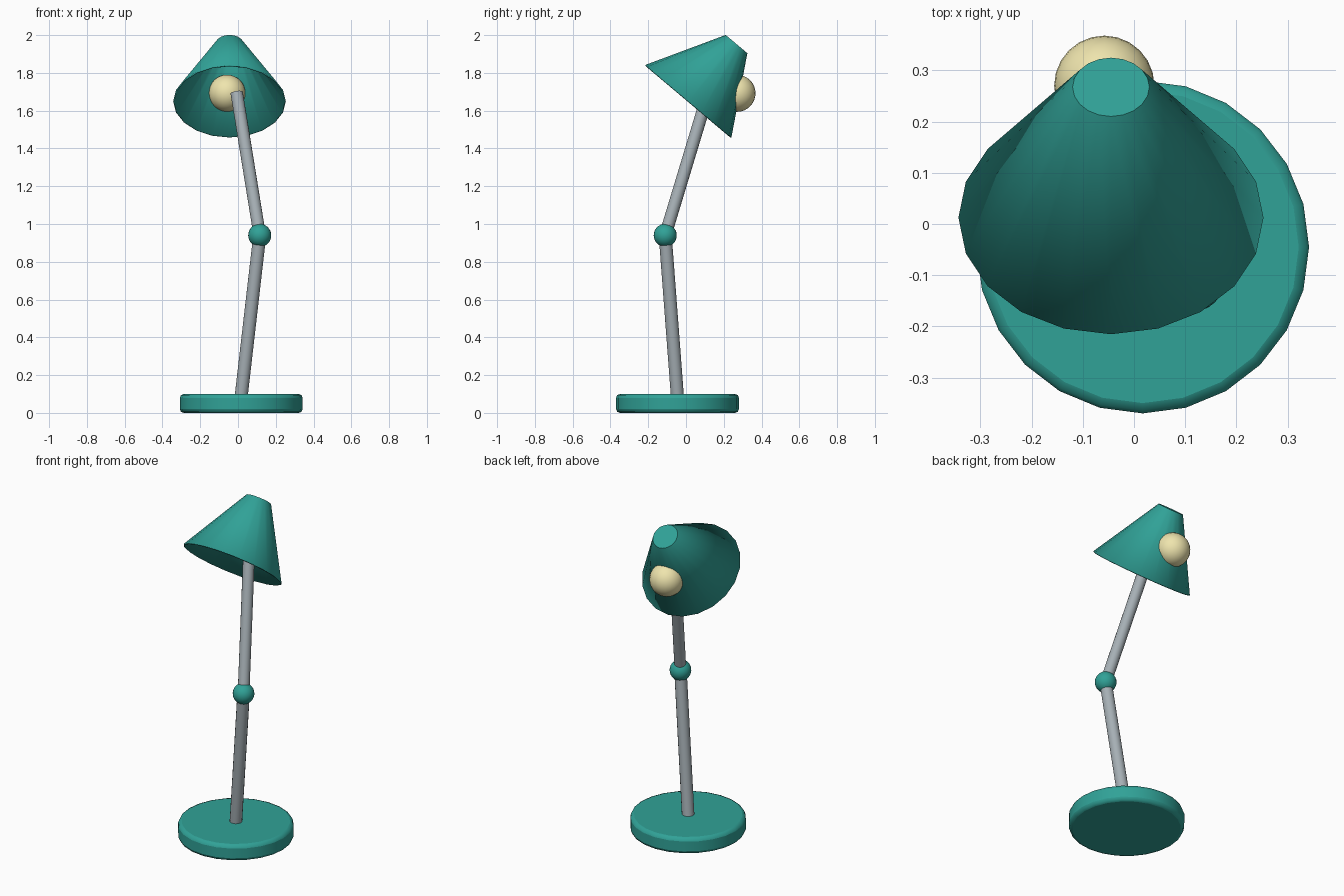
import bpy
from math import radians
from mathutils import Vector

if "Cube" in bpy.data.objects:
    bpy.data.objects.remove(bpy.data.objects["Cube"])


def finish(name, color=None, smooth=True):
    ob = bpy.context.object
    ob.name = name
    if color:
        ob.data.materials.append(color)
    if smooth:
        bpy.ops.object.shade_smooth_by_angle(angle=radians(35))
    return ob


def material(name, rgb):
    m = bpy.data.materials.new(name)
    m.diffuse_color = (*rgb, 1)
    m.use_nodes = True
    m.node_tree.nodes["Principled BSDF"].inputs["Base Color"].default_value = m.diffuse_color
    return m


def rod(name, a, b, r, sides, color=None):
    a, b = Vector(a), Vector(b)
    d = b - a
    bpy.ops.mesh.primitive_cylinder_add(
        vertices=sides, radius=r, depth=d.length, location=(a + b) / 2,
        rotation=d.to_track_quat('Z', 'Y').to_euler())
    return finish(name, color)


def ball(name, pos, r, color):
    bpy.ops.mesh.primitive_uv_sphere_add(segments=24, ring_count=16, radius=r, location=pos)
    return finish(name, color)


teal = material("teal_paint", (0.03, 0.36, 0.31))
glow = material("warm_bulb", (0.86, 0.78, 0.42))
steel = material("steel", (0.38, 0.43, 0.46))

# Round foot with rounded rims
bpy.ops.mesh.primitive_cylinder_add(vertices=24, radius=0.325, depth=0.1,
                                    location=(0.017, -0.045, 0.05),
                                    rotation=(0, 0, radians(90)))
base = finish("base", teal)
bevel = base.modifiers.new("rim", 'BEVEL')
bevel.width = 0.02
bevel.segments = 2
bevel.limit_method = 'ANGLE'

# Two-part arm with elbow
elbow = (0.115, -0.11, 0.94)
rod("lower_arm", (0.016, -0.045, 0.08), elbow, 0.035, 16, steel)
rod("upper_arm", elbow, (-0.007, 0.118, 1.695), 0.033, 16, steel)
ball("elbow_joint", elbow, 0.061, teal)

# Tilted shade, closed at the top and open below
low, high = Vector((-0.045, 0.0125, 1.65)), Vector((-0.045, 0.2675, 1.9525))
axis = high - low
bpy.ops.mesh.primitive_cone_add(
    vertices=20, radius1=0.298, radius2=0.075, depth=axis.length,
    end_fill_type='NGON', location=(low + high) / 2,
    rotation=Vector((0, 0, 1)).rotation_difference(axis).to_euler())
shade = bpy.context.object
import bmesh
bm = bmesh.new()
bm.from_mesh(shade.data)
mouth = min(bm.faces, key=lambda f: f.calc_center_median().z)
bmesh.ops.delete(bm, geom=[mouth], context='FACES_ONLY')
bm.to_mesh(shade.data)
bm.free()
finish("shade", teal)
wall = shade.modifiers.new("wall", 'SOLIDIFY')
wall.thickness = 0.008
wall.offset = -1

# Bulb, poking through the back of the shade
ball("bulb", (-0.058, 0.27, 1.692), 0.098, glow)
